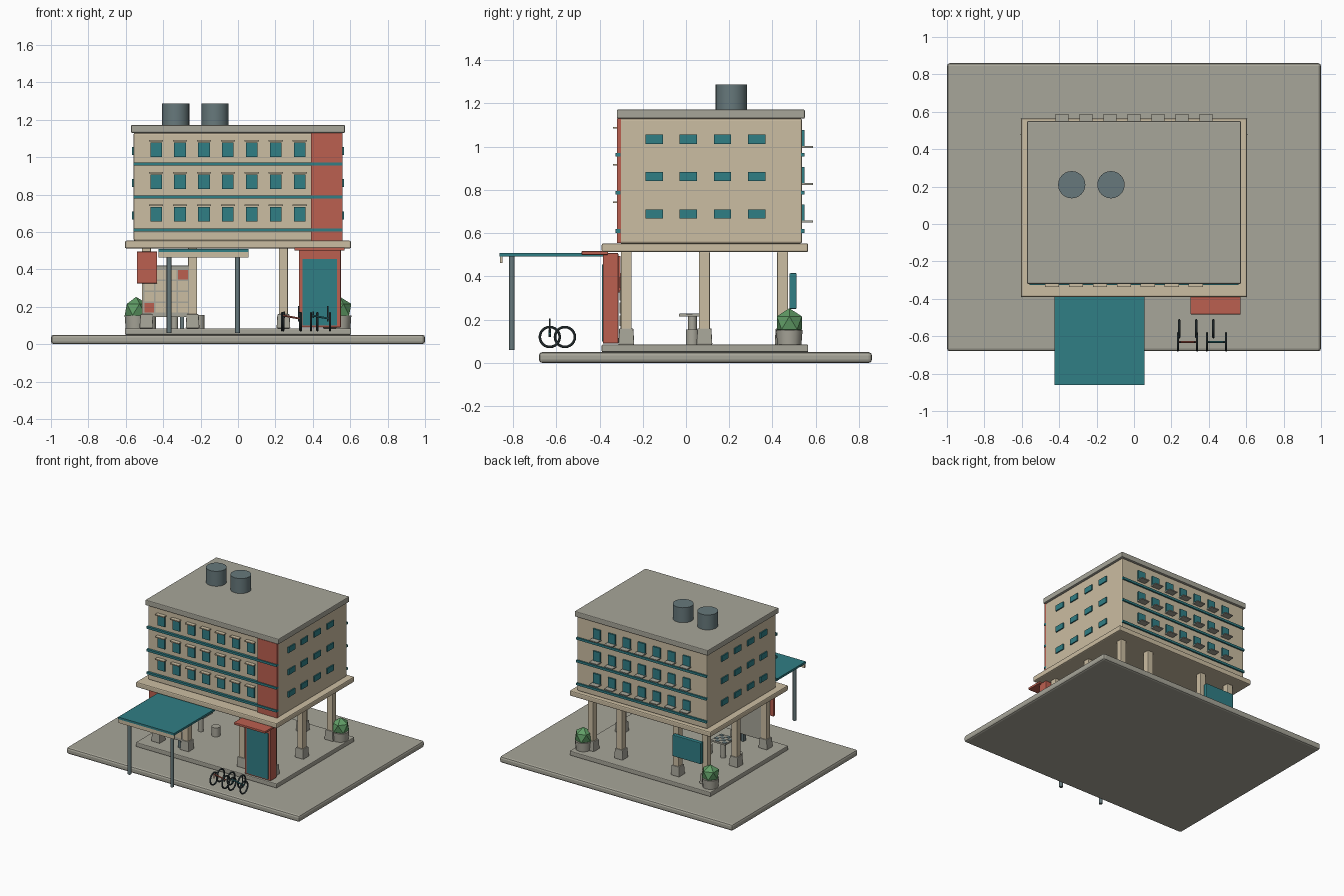
import bpy, bmesh, math
from mathutils import Matrix, Vector

cube = bpy.data.objects.get("Cube")
if cube:
    bpy.data.objects.remove(cube, do_unlink=True)


def material(name, rgb):
    m = bpy.data.materials.new(name)
    m.use_nodes = True
    m.diffuse_color = (*rgb, 1)
    m.node_tree.nodes["Principled BSDF"].inputs["Base Color"].default_value = (*rgb, 1)
    return m


TAN = material("warm plaster", (.60, .51, .36))
GREY = material("concrete grey", (.39, .38, .32))
TEAL = material("teal", (.03, .21, .235))
RED = material("brick red", (.50, .115, .08))
SLATE = material("slate metal", (.135, .19, .20))
DARK = material("dark metal", (.04, .06, .065))
GREEN = material("leaf green", (.12, .34, .135))


def finish(name, bm, mat, bevel=0, smooth=False):
    bmesh.ops.recalc_face_normals(bm, faces=bm.faces)
    mesh = bpy.data.meshes.new(name)
    bm.to_mesh(mesh)
    bm.free()
    mesh.materials.append(mat)
    ob = bpy.data.objects.new(name, mesh)
    bpy.context.scene.collection.objects.link(ob)
    if bevel:
        mod = ob.modifiers.new("bevel", "BEVEL")
        mod.width, mod.segments = bevel, 2
    if smooth:
        bpy.ops.object.select_all(action="DESELECT")
        ob.select_set(True)
        bpy.context.view_layer.objects.active = ob
        bpy.ops.object.shade_smooth_by_angle(angle=math.radians(35))
    return ob


def boxes(name, items, mat, bevel=0):
    """Boxes given as (centre, size), gathered in one object."""
    bm = bmesh.new()
    for c, s in items:
        bmesh.ops.create_cube(bm, size=1, matrix=Matrix.Translation(c) @ Matrix.Diagonal((*s, 1)))
    return finish(name, bm, mat, bevel)


def span(name, x, y, z, mat, bevel=0):
    """One box given by its ranges."""
    r = (x, y, z)
    return boxes(name, [([sum(a) / 2 for a in r], [a[1] - a[0] for a in r])], mat, bevel)


def rods(name, items, mat, sides=16):
    """Cylinders or cones given as (start, end, radius, end radius)."""
    bm = bmesh.new()
    for a, b, r1, r2 in items:
        a, b = Vector(a), Vector(b)
        turn = (b - a).to_track_quat("Z", "Y").to_matrix().to_4x4()
        bmesh.ops.create_cone(bm, cap_ends=True, segments=sides, radius1=r1, radius2=r2,
                              depth=(b - a).length, matrix=Matrix.Translation((a + b) / 2) @ turn)
    return finish(name, bm, mat, smooth=sides > 8)


def ring(name, loc, radius, tube, mat):
    bpy.ops.mesh.primitive_torus_add(location=loc, rotation=(0, math.pi / 2, 0), major_radius=radius,
                                     minor_radius=tube, major_segments=24, minor_segments=8)
    ob = bpy.context.object
    ob.name = name
    ob.data.materials.append(mat)
    bpy.ops.object.shade_smooth_by_angle(angle=math.radians(40))


# Ground, plinth, raised floor, body and roof
span("ground_slab", (-1, 1), (-.68, .86), (0, .05), GREY, .015)
span("plinth", (-.605, .605), (-.39, .565), (.05, .085), GREY, .006)
span("raised_floor", (-.605, .605), (-.39, .565), (.512, .553), TAN, .008)
span("main_block", (-.558, .558), (-.308, .537), (.553, 1.13), TAN, .008)
span("roof_slab", (-.572, .572), (-.32, .55), (1.13, 1.172), GREY, .006)
span("red_stair_panel", (.39, .558), (-.318, -.30), (.555, 1.13), RED)
rods("roof_tanks", [((x, .21, 1.17), (x, .21, 1.288), .073, .073) for x in (-.333, -.123)], SLATE, 24)

# Teal bands under each row of windows, front and back
levels = [.61, .787, .963]
boxes("front_bands", [((0, -.315, z), (1.118, .022, .017)) for z in levels], TEAL)
boxes("back_bands", [((0, .541, z), (1.118, .016, .017)) for z in levels], TEAL)

# Windows with their hoods and ledges
floors = [.695, .868, 1.04]
front_x = [-.438 + .128 * i for i in range(7)]
back_x = [.1285 * i for i in range(-3, 4)]
side_y = [-.147 + .158 * i for i in range(4)]
boxes("front_windows", [((x, -.308, z), (.062, .02, .076)) for x in front_x for z in floors], TEAL)
boxes("front_window_hoods", [((x, -.32, z + .048), (.076, .036, .008)) for x in front_x for z in floors], TAN)
boxes("back_windows", [((x, .538, z), (.062, .02, .074)) for x in back_x for z in floors], TEAL)
boxes("back_ledges", [((x, .562, z - .041), (.07, .052, .008)) for x in back_x for z in floors], GREY)
boxes("side_windows", [((s * .558, y, z - .006), (.018, .08, .043))
                       for s in (-1, 1) for y in side_y for z in floors], TEAL)

# Columns on tapered footings; the middle row has only the outer pair
spots = [(x, y) for y in (-.276, .447) for x in (-.49, -.243, .243, .49)] + [(-.49, .085), (.49, .085)]
boxes("columns", [((x, y, .3), (.048, .05, .43)) for x, y in spots], TAN, .004)
feet = bmesh.new()
for x, y in spots:
    bmesh.ops.create_cone(feet, cap_ends=True, segments=4, radius1=.052, radius2=.046, depth=.075,
                          matrix=Matrix.Translation((x, y, .1225)) @ Matrix.Rotation(math.pi / 4, 4, "Z"))
finish("column_footings", feet, GREY, .004)

# Front canopy on two posts
span("canopy_top", (-.425, .055), (-.862, -.36), (.493, .509), TEAL)
span("canopy_fascia", (-.425, .055), (-.86, -.848), (.463, .493), TAN)
rods("canopy_posts", [((x, -.805, .06), (x, -.805, .494), .013, .013) for x in (-.368, -.002)], SLATE, 12)

# Entrance
span("entrance_frame", (.326, .55), (-.385, -.313), (.09, .508), RED, .004)
span("entrance_door", (.346, .53), (-.389, -.38), (.1, .455), TEAL)
span("entrance_awning", (.302, .57), (-.483, -.36), (.5, .517), RED, .003)

# Hanging red sign and teal back panel
span("red_sign", (-.54, -.432), (-.322, -.302), (.325, .495), RED, .003)
span("back_panel", (-.485, -.24), (.478, .512), (.25, .415), TEAL, .005)

# Mailbox cabinet with small doors
span("mailbox_cabinet", (-.51, -.26), (-.302, -.252), (.145, .42), GREY, .004)
doors = {"mailbox_doors": [], "red_mailbox_doors": []}
for i in range(4):
    for j in range(4):
        key = "red_mailbox_doors" if (i, j) in ((0, 0), (3, 3)) else "mailbox_doors"
        doors[key].append(((-.474 + .06 * i, -.304, .195 + .059 * j), (.052, .008, .05)))
boxes("mailbox_doors", doors["mailbox_doors"], TAN)
boxes("red_mailbox_doors", doors["red_mailbox_doors"], RED)
boxes("mailbox_legs", [((x, -.277, .115), (.02, .03, .06)) for x in (-.47, -.3)], SLATE)

# Game table with two stools
tx, ty = -.34, .03
rods("table_stem", [((tx, ty, .085), (tx, ty, .215), .02, .02)], GREY)
boxes("table_top", [((tx, ty, .22), (.125, .125, .012))], GREY)
boxes("table_squares", [((tx + .03 * (i - 1.5), ty + .03 * (j - 1.5), .227), (.028, .028, .003))
                        for i in range(4) for j in range(4) if (i + j) % 2], SLATE)
rods("stools", [((tx + d, ty, .085), (tx + d, ty, .155), .031, .031) for d in (-.13, .13)], GREY)

# Planters with faceted shrubs
for side, x in (("left", .545), ("right", -.545)):
    rods(side + "_planter", [((x, .478, .085), (x, .478, .152), .056, .061)], GREY, 12)
    bm = bmesh.new()
    bmesh.ops.create_icosphere(bm, subdivisions=1, radius=.068, matrix=Matrix.Translation((x, .478, .185)))
    finish(side + "_shrub", bm, GREEN)

# Bicycle rack hoops
for i in range(3):
    ring("rack_hoop", (.242 + .091 * i, -.56, .12), .046, .006, DARK)

# Bicycles
for x0, paint in ((.235, RED), (.39, TEAL)):
    x1, y = x0 + .102, -.63
    for x in (x0, x1):
        ring("bicycle_wheel", (x, y, .12), .046, .006, DARK)
    rods("bicycle_frame", [((x0, y, .155), (x1, y, .135), .005, .005),
                           ((x0, y, .12), (x0, y, .155), .005, .005)], paint, 8)
    rods("bicycle_seat_and_bars", [((x0 + .012, y, .14), (x0 + .012, y, .175), .004, .004),
                                   ((x1 - .012, y, .12), (x1 - .012, y, .205), .004, .004)], DARK, 8)
